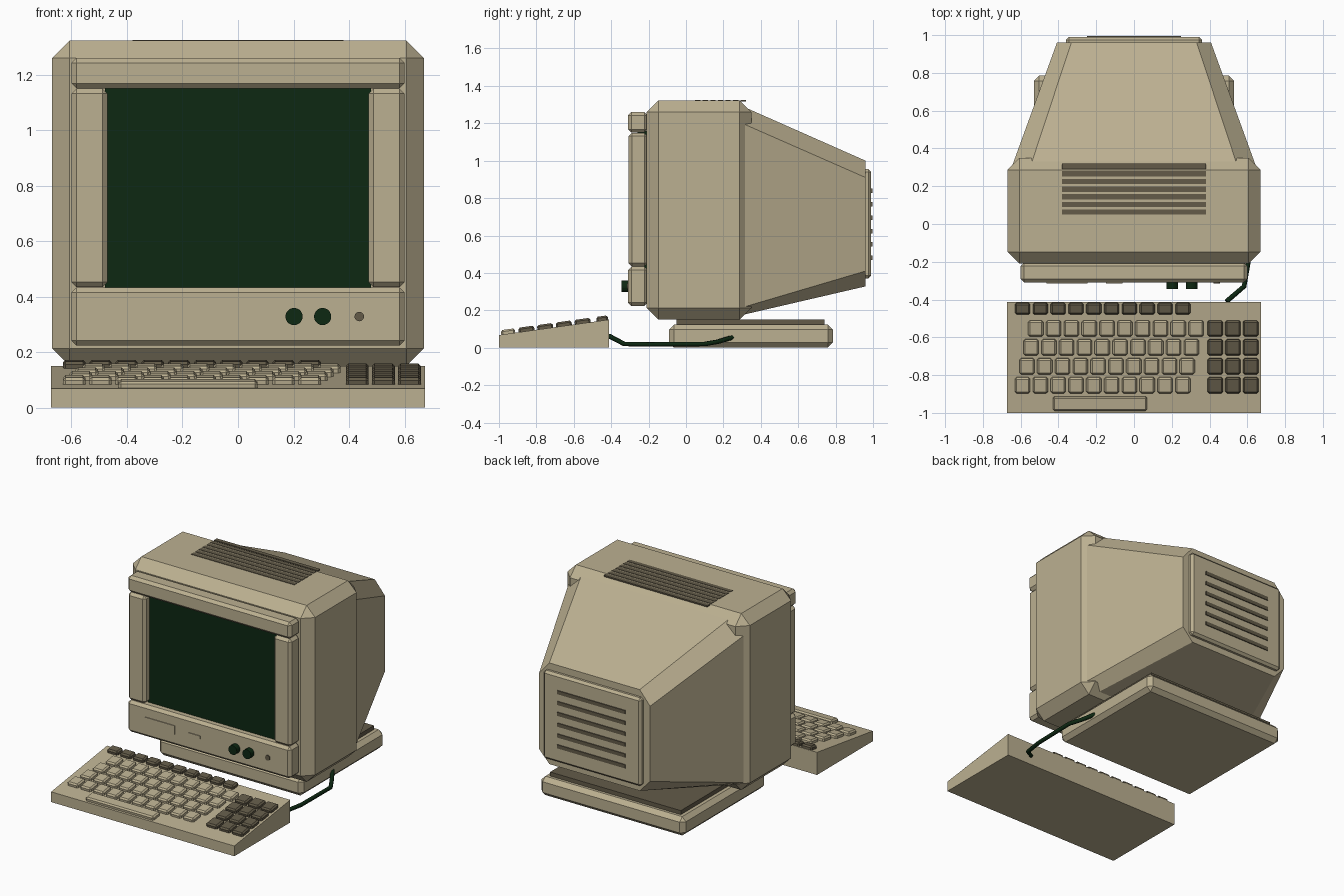
import bpy, bmesh, math
from mathutils import Vector, Matrix

if "Cube" in bpy.data.objects:
    bpy.data.objects.remove(bpy.data.objects["Cube"])


def material(name, rgb):
    m = bpy.data.materials.new(name)
    m.diffuse_color = (*rgb, 1)
    m.use_nodes = True
    m.node_tree.nodes["Principled BSDF"].inputs["Base Color"].default_value = m.diffuse_color
    return m


BEIGE = material("beige plastic", (0.50, 0.434, 0.283))
BROWN = material("dark brown plastic", (0.125, 0.105, 0.066))
GREEN = material("dark green glass", (0.004, 0.021, 0.006))


def finish(name, bm, mat):
    bmesh.ops.recalc_face_normals(bm, faces=bm.faces)
    me = bpy.data.meshes.new(name)
    bm.to_mesh(me)
    bm.free()
    me.materials.append(mat)
    ob = bpy.data.objects.new(name, me)
    bpy.context.collection.objects.link(ob)
    return ob


def box(name, x, y, z, mat, bevel=0):
    """Box from (min, max) ranges, with an optional one-step chamfer."""
    bm = bmesh.new()
    bmesh.ops.create_cube(bm, size=1)
    for v in bm.verts:
        v.co = Vector([(a + b) / 2 + c * (b - a) for (a, b), c in zip((x, y, z), v.co)])
    if bevel:
        bmesh.ops.bevel(bm, geom=bm.edges[:], offset=bevel, segments=1,
                        profile=0.5, affect='EDGES')
    return finish(name, bm, mat)


def knob(name, x, z, r, y0, y1, mat):
    bm = bmesh.new()
    bmesh.ops.create_cone(bm, cap_ends=True, segments=20, radius1=r, radius2=r, depth=y0 - y1)
    bmesh.ops.transform(bm, verts=bm.verts, matrix=Matrix.Translation((x, (y0 + y1) / 2, z))
                        @ Matrix.Rotation(math.pi / 2, 4, 'X'))
    return finish(name, bm, mat)


# Main housing
box("monitor_housing", (-0.67, 0.67), (-0.21, 0.35), (0.15, 1.322), BEIGE, 0.063)

# Tapered rear hood: two eight-sided sections joined
def section(bm, y, w, flat, z0, z0c, z1c, z1):
    half = [(flat, z0), (w, z0c), (w, z1c), (flat, z1)]
    pts = half + [(-x, z) for x, z in reversed(half)]
    return [bm.verts.new((x, y, z)) for x, z in pts]

bm = bmesh.new()
a = section(bm, 0.30, 0.648, 0.55, 0.175, 0.215, 1.20, 1.292)
b = section(bm, 0.96, 0.408, 0.332, 0.328, 0.41, 0.91, 1.0)
for i in range(8):
    j = (i + 1) % 8
    bm.faces.new((a[i], a[j], b[j], b[i]))
bm.faces.new(a)
bm.faces.new(b)
finish("rear_hood", bm, BEIGE)

# Rear panel and its slots
box("rear_panel", (-0.36, 0.36), (0.94, 0.99), (0.37, 0.955), BEIGE, 0.015)
for i in range(6):
    z = 0.48 + 0.072 * i
    box("rear_slot", (-0.25, 0.25), (0.988, 0.996), (z - 0.012, z + 0.012), BROWN)

# Top vent slats
for i in range(7):
    y = 0.063 + 0.0405 * i
    box("top_vent", (-0.38, 0.38), (y - 0.014, y + 0.014), (1.316, 1.325), BROWN)

# Screen and surrounding frame
box("screen", (-0.48, 0.48), (-0.26, -0.2), (0.42, 1.16), GREEN)
box("frame_top", (-0.60, 0.60), (-0.31, -0.205), (1.15, 1.26), BEIGE, 0.018)
box("control_panel", (-0.60, 0.60), (-0.31, -0.205), (0.223, 0.433), BEIGE, 0.018)
for s in (-1, 1):
    x = sorted((s * 0.47, s * 0.60))
    box("frame_side", x, (-0.307, -0.205), (0.434, 1.149), BEIGE, 0.018)

# Controls
box("drive_door", (-0.463, -0.245), (-0.315, -0.307), (0.30, 0.358), BEIGE)
box("name_plate", (-0.148, -0.06), (-0.315, -0.307), (0.32, 0.34), BEIGE)
for x in (0.202, 0.305):
    knob("control_knob", x, 0.328, 0.031, -0.30, -0.345, GREEN)
knob("power_light", 0.437, 0.328, 0.017, -0.30, -0.316, BROWN)

# Stand
box("stand_base", (-0.53, 0.53), (-0.09, 0.785), (0, 0.125), BEIGE, 0.027)
box("stand_swivel", (-0.48, 0.48), (-0.05, 0.74), (0.12, 0.152), BROWN)

# Keyboard wedge
FRONT, BACK, Z_FRONT, Z_BACK = -1.0, -0.413, 0.068, 0.15
bm = bmesh.new()
profile = [(FRONT, 0), (BACK, 0), (BACK, Z_BACK), (FRONT, Z_FRONT)]
face = bm.faces.new([bm.verts.new((-0.673, y, z)) for y, z in profile])
ext = bmesh.ops.extrude_face_region(bm, geom=[face])
bmesh.ops.translate(bm, vec=(1.346, 0, 0),
                    verts=[v for v in ext["geom"] if isinstance(v, bmesh.types.BMVert)])
finish("keyboard_case", bm, BEIGE)
SLOPE = (Z_BACK - Z_FRONT) / (BACK - FRONT)


def key(name, x, y, w, d, mat):
    """Chamfered key cap lying on the sloped keyboard top."""
    ob = box(name, (-w / 2, w / 2), (-d / 2, d / 2), (-0.012, 0.024), mat, 0.009)
    ob.location = (x, y, Z_FRONT + SLOPE * (y - FRONT))
    ob.rotation_euler.x = math.atan(SLOPE)


# Keys: function row, four letter rows with number pad, space bar
for i in range(10):
    key("function_key", -0.59 + 0.0943 * i, -0.447, 0.08, 0.062, BROWN)
for r, x0 in enumerate((-0.52, -0.545, -0.567, -0.59)):
    y = -0.552 - 0.1 * r
    for i in range(10):
        key("letter_key", x0 + 0.0943 * i, y, 0.08, 0.085, BEIGE)
    for i in range(3):
        key("number_key", 0.43 + 0.094 * i, y, 0.082, 0.085, BROWN)
key("space_bar", -0.18, -0.95, 0.50, 0.075, BEIGE)

# Cable from keyboard to stand
cu = bpy.data.curves.new("keyboard_cable", 'CURVE')
cu.dimensions = '3D'
cu.bevel_depth = 0.013
cu.bevel_resolution = 1
cu.use_fill_caps = True
pts = [(0.49, -0.41, 0.062), (0.583, -0.33, 0.02), (0.605, -0.2, 0.018),
       (0.61, 0.1, 0.02), (0.57, 0.17, 0.032), (0.52, 0.25, 0.056)]
sp = cu.splines.new('POLY')
sp.points.add(len(pts) - 1)
for p, c in zip(sp.points, pts):
    p.co = (*c, 1)
cu.materials.append(GREEN)
bpy.context.collection.objects.link(bpy.data.objects.new("keyboard_cable", cu))
